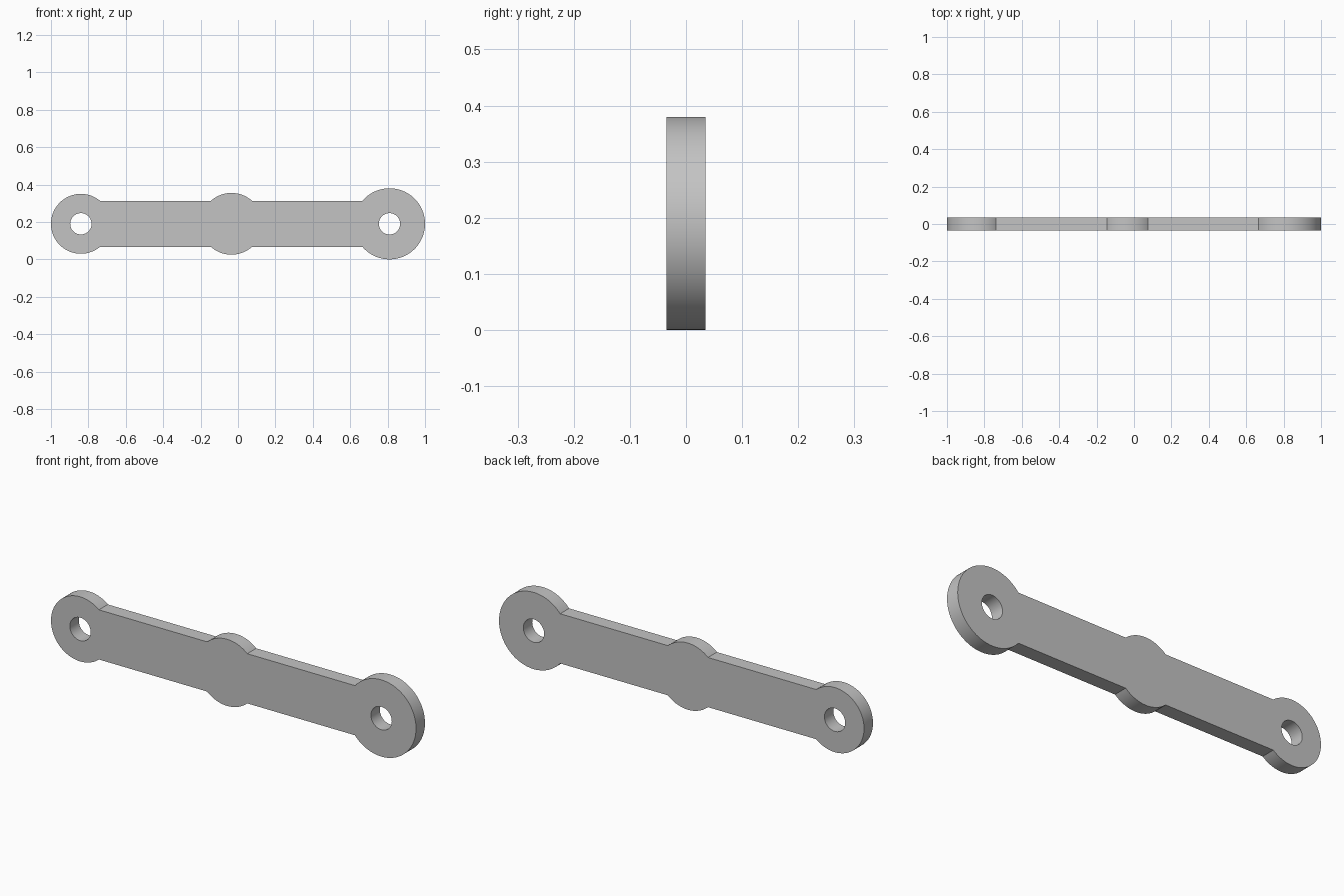
import bpy, bmesh
from math import asin, cos, sin, pi, radians

cube = bpy.data.objects.get("Cube")
if cube:
    bpy.data.objects.remove(cube, do_unlink=True)

HALF_DEPTH = 0.035
MID_Z = 0.19
BAR_HALF = 0.123
HOLE_R = 0.057
LEFT_X, LEFT_R = -0.84, 0.16
MID_X, MID_R = -0.035, 0.165
RIGHT_X, RIGHT_R = 0.81, 0.19


def arc(cx, r, start, end, steps):
    """Points on a circle about the bar's centre line, both ends included."""
    angles = [start + (end - start) * i / steps for i in range(steps + 1)]
    return [(cx + r * cos(a), r * sin(a)) for a in angles]


# Outline: bosses joined by straight bar edges, anticlockwise
a_left, a_mid, a_right = (asin(BAR_HALF / r) for r in (LEFT_R, MID_R, RIGHT_R))
outline = (arc(RIGHT_X, RIGHT_R, a_right - pi, pi - a_right, 80)
           + arc(MID_X, MID_R, a_mid, pi - a_mid, 32)
           + arc(LEFT_X, LEFT_R, a_left, 2 * pi - a_left, 80)
           + arc(MID_X, MID_R, pi + a_mid, 2 * pi - a_mid, 32))
holes = [arc(x, HOLE_R, 0, 2 * pi, 48)[:-1] for x in (LEFT_X, RIGHT_X)]

# Filled, extruded profile with the pin holes left open
curve = bpy.data.curves.new("link_profile", "CURVE")
curve.dimensions = "2D"
curve.fill_mode = "BOTH"
curve.extrude = HALF_DEPTH
for loop in [outline] + holes:
    spline = curve.splines.new("POLY")
    spline.points.add(len(loop) - 1)
    for point, (x, y) in zip(spline.points, loop):
        point.co = (x, y, 0, 1)
    spline.use_cyclic_u = True

link = bpy.data.objects.new("link_arm", curve)
bpy.context.collection.objects.link(link)
link.rotation_euler.x = radians(90)
link.location.z = MID_Z
bpy.ops.object.select_all(action="DESELECT")
link.select_set(True)
bpy.context.view_layer.objects.active = link
bpy.ops.object.convert(target="MESH")
bpy.ops.object.transform_apply(location=True, rotation=True, scale=True)

# Weld the caps to the sides
bm = bmesh.new()
bm.from_mesh(link.data)
bmesh.ops.remove_doubles(bm, verts=bm.verts, dist=0.0001)
bmesh.ops.recalc_face_normals(bm, faces=bm.faces)
bm.to_mesh(link.data)
bm.free()

# Plain grey metal
grey = bpy.data.materials.new("grey_metal")
grey.use_nodes = True
colour = (0.55, 0.55, 0.55, 1)
grey.diffuse_color = colour
grey.node_tree.nodes["Principled BSDF"].inputs["Base Color"].default_value = colour
link.data.materials.clear()
link.data.materials.append(grey)
bpy.ops.object.shade_smooth_by_angle(angle=radians(30))
